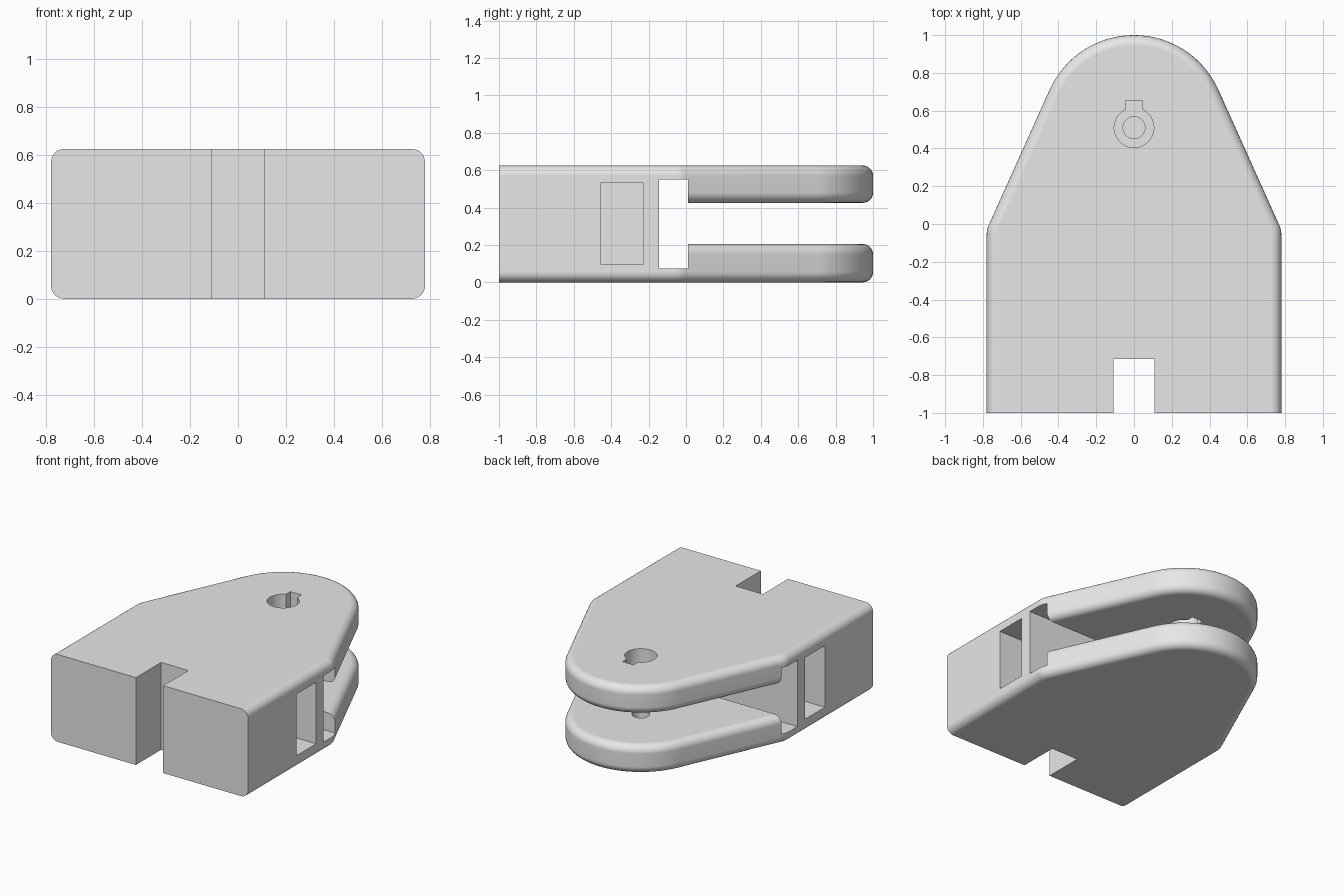
import bpy, bmesh, math
from mathutils import Vector

if "Cube" in bpy.data.objects:
    bpy.data.objects.remove(bpy.data.objects["Cube"])

# Main dimensions
HALF_W, HEIGHT, FILLET = 0.78, 0.625, 0.055
TIP_R, TIP_Y = 0.49, 0.51
SHOULDER_Y, SHOULDER_R = -0.03, 0.125
SPLIT_Y = 0.01
GAP_LOW, GAP_HIGH = 0.205, 0.425

# Angle at which the tapered side touches the rounded tip
dx, dy = HALF_W, SHOULDER_Y - TIP_Y
TAPER = math.atan2(dy, dx) + math.acos(TIP_R / math.hypot(dx, dy))

grey = bpy.data.materials.new("light_grey")
grey.use_nodes = True
COLOUR = (0.8, 0.8, 0.8, 1)
grey.diffuse_color = COLOUR
grey.node_tree.nodes["Principled BSDF"].inputs["Base Color"].default_value = COLOUR


def arc(cx, cy, r, a0, a1, steps):
    angles = [a0 + (a1 - a0) * i / steps for i in range(steps + 1)]
    return [(cx + r * math.cos(a), cy + r * math.sin(a)) for a in angles]


def outline(inset):
    """Plan shape, offset inward everywhere except at the flat front."""
    cy = SHOULDER_Y - SHOULDER_R * math.tan(TAPER / 2)
    half = [(HALF_W - inset, -1)]
    half += arc(HALF_W - SHOULDER_R, cy, SHOULDER_R - inset, 0, TAPER, 4)
    half += arc(0, TIP_Y, TIP_R - inset, TAPER, math.pi / 2, 16)
    return half + [(-x, y) for x, y in reversed(half[:-1])]


def link(name, bm):
    mesh = bpy.data.meshes.new(name)
    bmesh.ops.recalc_face_normals(bm, faces=bm.faces[:])
    bm.to_mesh(mesh)
    bm.free()
    mesh.materials.append(grey)
    obj = bpy.data.objects.new(name, mesh)
    bpy.context.collection.objects.link(obj)
    return obj


def rounded_slab(name, z0, z1, keep_front):
    """Slab with rounded rims, trimmed at the split plane."""
    bm = bmesh.new()
    steps = 6
    rim = [math.pi / 2 * i / steps for i in range(steps + 1)]
    levels = [(FILLET * (1 - math.sin(a)), FILLET * (1 - math.cos(a))) for a in rim]
    levels = [(d, z0 + h) for d, h in levels] + [(d, z1 - h) for d, h in reversed(levels)]
    rings = [[bm.verts.new((x, y, z)) for x, y in outline(d)] for d, z in levels]
    n = len(rings[0])
    for low, high in zip(rings, rings[1:]):
        for i in range(n - 1):
            bm.faces.new((low[i], low[i + 1], high[i + 1], high[i]))
    bm.faces.new(rings[0])
    bm.faces.new(rings[-1])
    # flat front face
    bm.faces.new([r[0] for r in rings] + [r[-1] for r in reversed(rings)])
    cut = bmesh.ops.bisect_plane(
        bm, geom=bm.verts[:] + bm.edges[:] + bm.faces[:], dist=1e-6,
        plane_co=(0, SPLIT_Y, 0), plane_no=(0, 1, 0),
        clear_outer=keep_front, clear_inner=not keep_front)
    edges = [e for e in cut["geom_cut"] if isinstance(e, bmesh.types.BMEdge)]
    bmesh.ops.edgeloop_fill(bm, edges=edges)
    return link(name, bm)


def box_cutter(low, high):
    bm = bmesh.new()
    bmesh.ops.create_cube(bm, size=1)
    low, high = Vector(low), Vector(high)
    for v in bm.verts:
        v.co = (low + high) / 2 + v.co * (high - low)
    return link("cutter", bm)


def pin_cutter(radius, z0, z1):
    bm = bmesh.new()
    bmesh.ops.create_cone(bm, cap_ends=True, segments=48, radius1=radius,
                          radius2=radius, depth=z1 - z0)
    bmesh.ops.translate(bm, verts=bm.verts, vec=(0, TIP_Y, (z0 + z1) / 2))
    return link("cutter", bm)


def carve(obj, cutters):
    bpy.context.view_layer.objects.active = obj
    for cutter in cutters:
        mod = obj.modifiers.new("carve", "BOOLEAN")
        mod.operation, mod.solver, mod.object = "DIFFERENCE", "EXACT", cutter
        bpy.ops.object.modifier_apply(modifier=mod.name)
        bpy.data.objects.remove(cutter)


def finish(obj):
    bpy.ops.object.select_all(action="DESELECT")
    obj.select_set(True)
    bpy.context.view_layer.objects.active = obj
    bpy.ops.object.shade_smooth_by_angle(angle=math.radians(35))
    mod = obj.modifiers.new("weighted_normals", "WEIGHTED_NORMAL")
    mod.keep_sharp = True


# Base block: front notch, cross slot and a blind pocket in each side
base = rounded_slab("base_block", 0, HEIGHT, True)
carve(base, [
    box_cutter((-0.108, -1.2, -0.1), (0.108, -0.715, 0.8)),
    box_cutter((-1, -0.145, 0.075), (1, 0.3, 0.55)),
    box_cutter((0.45, -0.455, 0.095), (1, -0.23, 0.535)),
    box_cutter((-1, -0.455, 0.095), (-0.45, -0.23, 0.535)),
])

# Upper prong: keyed through hole
upper = rounded_slab("upper_prong", GAP_HIGH, HEIGHT, False)
carve(upper, [
    pin_cutter(0.105, 0.3, 0.8),
    box_cutter((-0.044, TIP_Y, 0.3), (0.044, 0.655, 0.8)),
])

# Lower prong: blind pin hole
lower = rounded_slab("lower_prong", 0, GAP_LOW, False)
carve(lower, [pin_cutter(0.058, 0.075, 0.3)])

for part in (base, upper, lower):
    finish(part)
